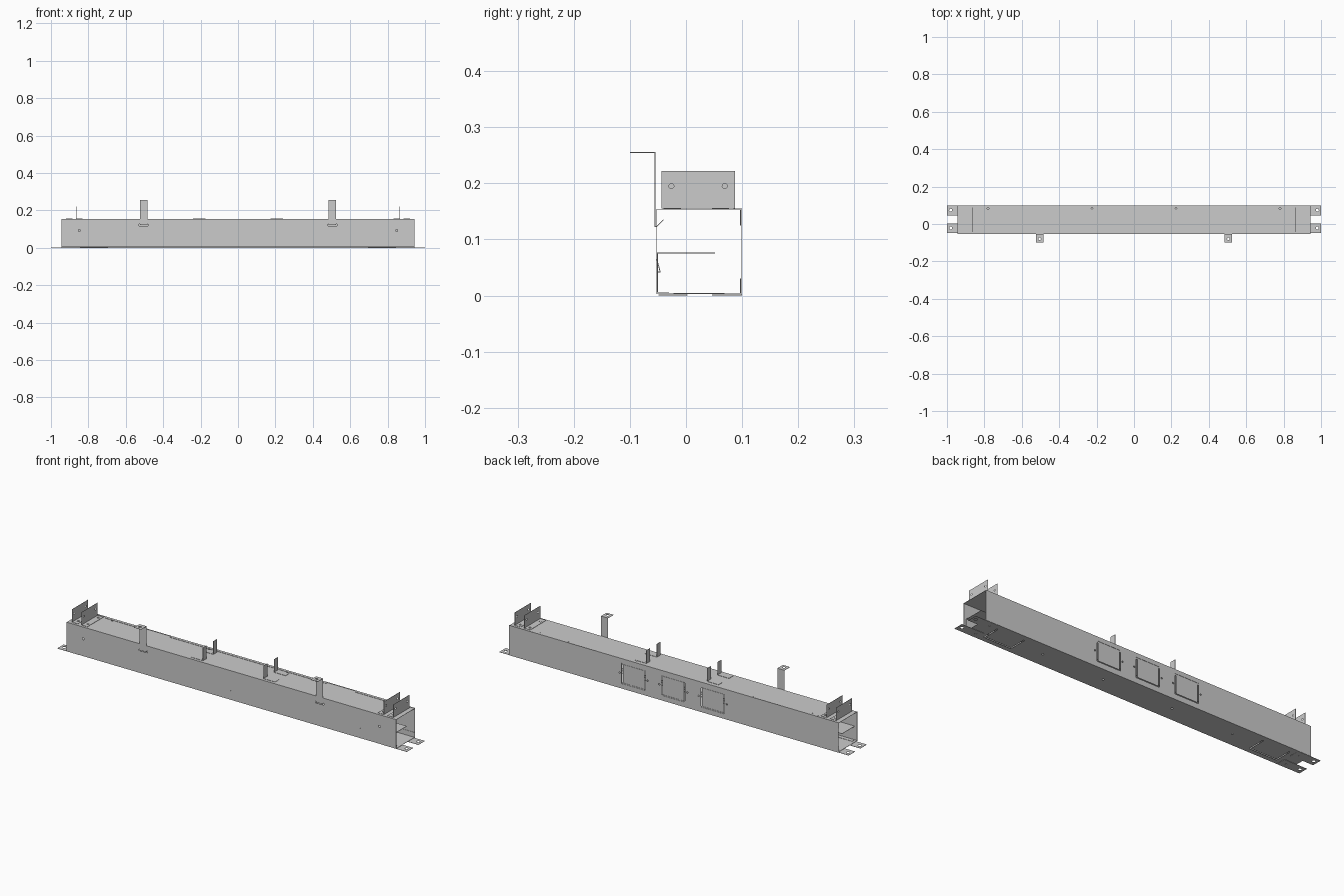
import bpy, bmesh
from mathutils import Matrix, Vector

if "Cube" in bpy.data.objects:
    bpy.data.objects.remove(bpy.data.objects["Cube"])

T = 0.0015  # sheet thickness


def add_object(name, bm):
    me = bpy.data.meshes.new(name)
    bmesh.ops.recalc_face_normals(bm, faces=bm.faces)
    bm.to_mesh(me)
    bm.free()
    ob = bpy.data.objects.new(name, me)
    bpy.context.collection.objects.link(ob)
    return ob


def bake(ob):
    dg = bpy.context.evaluated_depsgraph_get()
    me = bpy.data.meshes.new_from_object(ob.evaluated_get(dg))
    ob.modifiers.clear()
    ob.data = me


def add_box(bm, lo, hi):
    lo, hi = Vector(lo), Vector(hi)
    m = Matrix.Translation((lo + hi) / 2) @ Matrix.Diagonal((*(hi - lo), 1))
    bmesh.ops.create_cube(bm, size=1, matrix=m)


def box(name, lo, hi):
    bm = bmesh.new()
    add_box(bm, lo, hi)
    return add_object(name, bm)


def sheet(name, path, a, b, axis='x'):
    """Bent sheet: a 2D path (y,z), or (x,z) with axis y, swept from a to b."""
    bm = bmesh.new()
    def point(p, t):
        return (t, p[0], p[1]) if axis == 'x' else (p[0], t, p[1])
    rows = [[bm.verts.new(point(p, t)) for p in path] for t in (a, b)]
    for i in range(len(path) - 1):
        bm.faces.new((rows[0][i], rows[0][i + 1], rows[1][i + 1], rows[1][i]))
    ob = add_object(name, bm)
    mod = ob.modifiers.new("thickness", 'SOLIDIFY')
    mod.thickness, mod.offset, mod.use_even_offset = T, 0, True
    bake(ob)
    return ob


def cut(ob, holes=(), boxes=()):
    """holes: (centre, radius, axis); boxes: (low corner, high corner)."""
    bm = bmesh.new()
    for c, r, axis in holes:
        rot = Vector((0, 0, 1)).rotation_difference(
            Vector([float(axis == k) for k in 'xyz'])).to_matrix().to_4x4()
        bmesh.ops.create_cone(bm, cap_ends=True, segments=12, radius1=r, radius2=r,
                              depth=0.02, matrix=Matrix.Translation(c) @ rot)
    for lo, hi in boxes:
        add_box(bm, lo, hi)
    cutter = add_object("cutter", bm)
    cutter.hide_render = True
    mod = ob.modifiers.new("cut", 'BOOLEAN')
    mod.operation, mod.solver, mod.object = 'DIFFERENCE', 'EXACT', cutter
    bake(ob)
    bpy.data.objects.remove(cutter)


# Main channel: open at the back, with returned lips
L = 0.943
tray = sheet("channel_body", [(0.097, 0.125), (0.097, 0.153), (-0.053, 0.153),
                              (-0.053, 0.004), (0.097, 0.004), (0.097, 0.03)], -L, L)
holes, slots = [], []
for s in (-1, 1):
    holes += [((s * 0.848, -0.053, 0.093), 0.006, 'y'),
              ((s * 0.74, -0.053, 0.055), 0.004, 'y'),
              ((s * 0.78, 0.085, 0.153), 0.006, 'z'),
              ((s * 0.225, 0.085, 0.153), 0.005, 'z')]
    holes += [((s * x, y, 0.004), 0.005, 'z') for x in (0.2, 0.55) for y in (0.025,)]
    slots += [((s * 0.77 - 0.08, -0.028, -0.004), (s * 0.77 + 0.08, 0.075, 0.012)),
              ((s * 0.505 - 0.024, -0.06, 0.118), (s * 0.505 + 0.024, -0.045, 0.127))]
holes += [((0, -0.053, 0.05), 0.004, 'y'), ((0, -0.053, 0.03), 0.004, 'y')]
cut(tray, holes, slots)

# Back cover with three rectangular openings
cover = box("back_cover", (-L, 0.0985, 0.0005), (L, 0.1, 0.1555))
wins = (-0.223, 0.003, 0.23)
cut(cover, [((x + d, 0.099, 0.08), 0.004, 'y') for x in wins for d in (-0.08, 0.08)],
    [((x - 0.068, 0.09, 0.026), (x + 0.068, 0.11, 0.133)) for x in wins])
for x in wins:
    box("back_access_panel", (x - 0.062, 0.0985, 0.032), (x + 0.062, 0.1, 0.127))
for a, b in ((-0.82, -0.615), (-0.45, 0.445), (0.61, 0.81)):
    box("cover_top_flange", (a, 0.085, 0.154), (b, 0.099, 0.1555))
box("cover_bottom_flange", (-0.87, 0.07, 0.0005), (0.87, 0.099, 0.002))

# Internal divider shelf and its spring clips
sheet("divider_shelf", [(0.052, 0.076), (-0.0505, 0.076), (-0.0505, 0.006),
                        (-0.03, 0.006)], -0.93, 0.93)
for x in (-0.8, -0.3, 0.3, 0.8):
    sheet("divider_clip", [(-0.052, 0.065), (-0.046, 0.042), (-0.052, 0.042)],
          x - 0.015, x + 0.015)

for s in (-1, 1):
    # Underside access panels
    x = s * 0.77
    box("bottom_access_panel", (x - 0.074, -0.022, 0.003), (x + 0.074, 0.069, 0.0045))

    # Joining tabs projecting from the ends
    for y in (-0.049, 0.046):
        x0, x1 = sorted((s * 0.87, s * 1.0))
        tab = box("end_joining_tab", (x0, y, 0), (x1, y + 0.052, T))
        cut(tab, [((s * 0.98, y + 0.028, 0), 0.008, 'z'),
                  ((s * 0.90, y + 0.028, 0), 0.006, 'z')])

    # Pairs of upright angle plates at each end
    for px in (0.865, 0.92):
        plate = sheet("end_angle_plate", [(s * (px - 0.034), 0.156), (s * px, 0.156),
                                          (s * px, 0.222)], -0.044, 0.087, 'y')
        cut(plate, [((s * px, y, 0.195), 0.0045, 'x') for y in (-0.026, 0.069)] +
            [((s * (px - 0.019), y, 0.156), 0.006, 'z') for y in (-0.018, 0.067)])

    # Small angle tabs on the top
    for y in (-0.04, 0.046):
        sheet("top_angle_tab", [(s * 0.24, 0.155), (s * 0.174, 0.155),
                                (s * 0.174, 0.222)], y, y + 0.031, 'y')

    # Hanger straps hooked into slots in the front wall
    x = s * 0.505
    hanger = sheet("wall_hanger", [(-0.04, 0.135), (-0.052, 0.123), (-0.0555, 0.123),
                                   (-0.0555, 0.255), (-0.1, 0.255)], x - 0.02, x + 0.02)
    cut(hanger, [((x, -0.08, 0.255), 0.007, 'z')])
